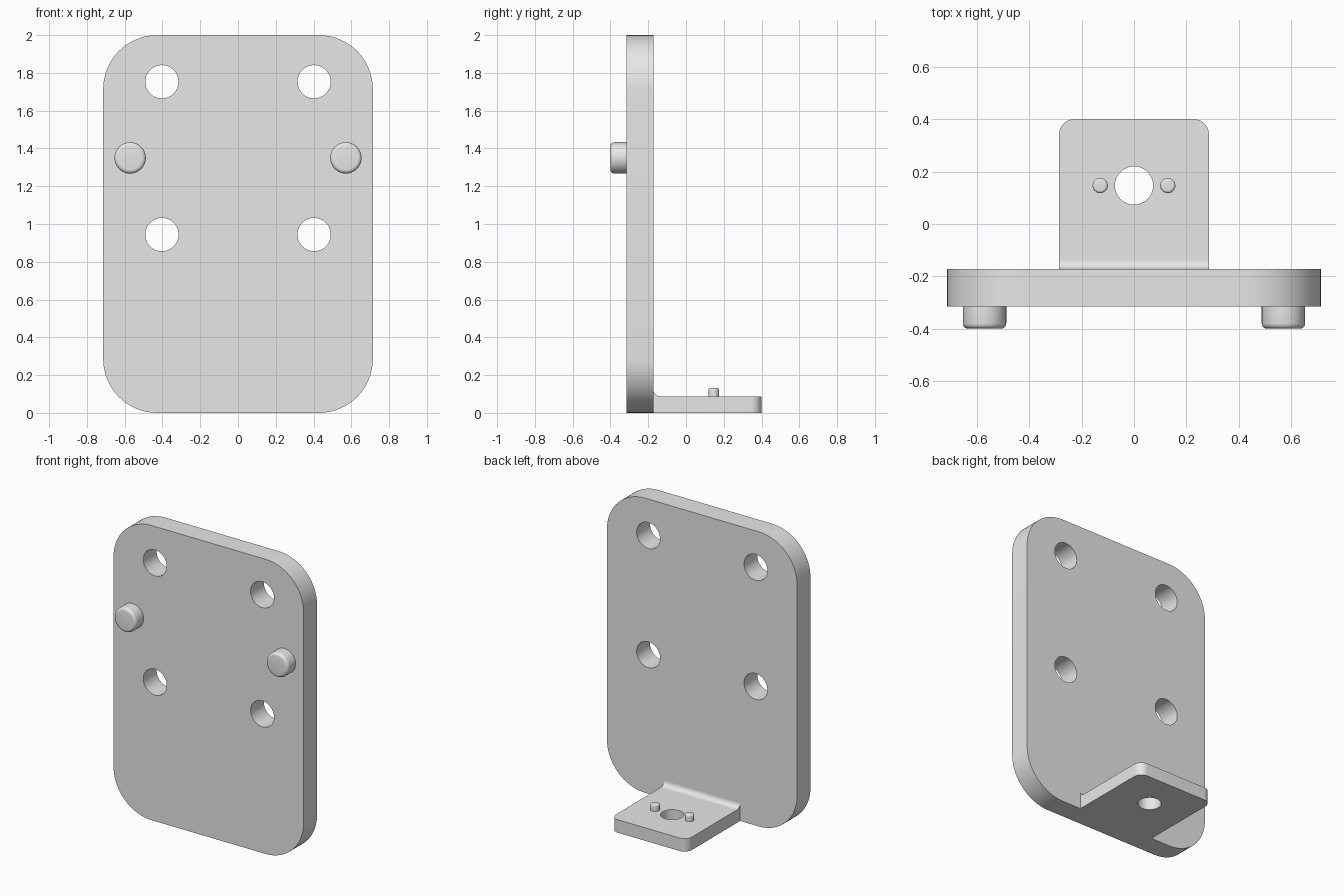
import bpy, bmesh, math
from mathutils import Matrix, Vector

if "Cube" in bpy.data.objects:
    bpy.data.objects.remove(bpy.data.objects["Cube"])

grey = bpy.data.materials.new("light grey")
grey.diffuse_color = (0.8, 0.8, 0.8, 1)
grey.use_nodes = True
grey.node_tree.nodes["Principled BSDF"].inputs["Base Color"].default_value = grey.diffuse_color


def finish(ob):
    """Assign the colour and smooth the rounded surfaces."""
    ob.data.materials.clear()
    ob.data.materials.append(grey)
    bpy.ops.object.select_all(action='DESELECT')
    ob.select_set(True)
    bpy.context.view_layer.objects.active = ob
    bpy.ops.object.shade_smooth_by_angle(angle=math.radians(30))


def link_mesh(name, bm):
    bmesh.ops.recalc_face_normals(bm, faces=bm.faces[:])
    me = bpy.data.meshes.new(name)
    bm.to_mesh(me)
    bm.free()
    ob = bpy.data.objects.new(name, me)
    bpy.context.collection.objects.link(ob)
    finish(ob)


def arc(cx, cy, r, a0, a1, n):
    return [(cx + r * math.cos(math.radians(a0 + (a1 - a0) * i / n)),
             cy + r * math.sin(math.radians(a0 + (a1 - a0) * i / n)))
            for i in range(n + 1)]


def circle(cx, cy, r, n=48):
    return arc(cx, cy, r, 0, 360, n)[:-1]


def rounded_rect(x0, x1, y0, y1, r_low, r_high):
    """Outline with separate radii for the lower and upper corners."""
    pts = []
    for x, y, sx, sy, r, a in ((x1, y1, -1, -1, r_high, 0), (x0, y1, 1, -1, r_high, 90),
                               (x0, y0, 1, 1, r_low, 180), (x1, y0, -1, 1, r_low, 270)):
        pts += arc(x + sx * r, y + sy * r, r, a, a + 90, 16) if r else [(x, y)]
    return pts


def slab(name, loops, thickness, matrix):
    """Flat plate from an outline and its holes."""
    cu = bpy.data.curves.new(name, 'CURVE')
    cu.dimensions, cu.fill_mode, cu.extrude = '2D', 'BOTH', thickness / 2
    for pts in loops:
        sp = cu.splines.new('POLY')
        sp.points.add(len(pts) - 1)
        for p, (u, v) in zip(sp.points, pts):
            p.co = (u, v, 0, 1)
        sp.use_cyclic_u = True
    tmp = bpy.data.objects.new(name + "_outline", cu)
    bpy.context.collection.objects.link(tmp)
    bpy.context.view_layer.update()
    bm = bmesh.new()
    me = tmp.to_mesh()
    bm.from_mesh(me)
    tmp.to_mesh_clear()
    bpy.data.objects.remove(tmp)
    bmesh.ops.remove_doubles(bm, verts=bm.verts[:], dist=1e-5)
    bm.transform(matrix)
    link_mesh(name, bm)


def pin(name, base, direction, r, length, bevel):
    """Round pin with a softened outer rim."""
    bm = bmesh.new()
    bmesh.ops.create_cone(bm, cap_ends=True, segments=40, radius1=r, radius2=r, depth=length,
                          matrix=Matrix.Translation((0, 0, length / 2)))
    rim = [e for e in bm.edges if all(v.co.z > length / 2 for v in e.verts)]
    bmesh.ops.bevel(bm, geom=rim, offset=bevel, segments=5, profile=0.5, affect='EDGES')
    turn = Vector((0, 0, 1)).rotation_difference(Vector(direction)).to_matrix().to_4x4()
    bm.transform(Matrix.Translation(base) @ turn)
    link_mesh(name, bm)


FRONT, BACK, SHELF_Z = -0.315, -0.172, 0.088

# Upright plate with four holes
holes = [circle(sx * 0.403, z, 0.088) for sx in (-1, 1) for z in (0.944, 1.753)]
slab("upright_plate", [rounded_rect(-0.714, 0.714, 0, 2, 0.286, 0.286)] + holes, BACK - FRONT,
     Matrix.Translation((0, (FRONT + BACK) / 2, 0)) @ Matrix.Rotation(math.pi / 2, 4, 'X'))

# Shelf at the foot with a centre hole
slab("shelf", [rounded_rect(-0.286, 0.286, BACK, 0.4, 0, 0.057), circle(0, 0.147, 0.073)],
     SHELF_Z, Matrix.Translation((0, 0, SHELF_Z / 2)))

# Concave fillet between shelf and plate
R = 0.034
profile = [(BACK, SHELF_Z)] + arc(BACK + R, SHELF_Z + R, R, 270, 180, 10)
bm = bmesh.new()
face = bm.faces.new([bm.verts.new((-0.286, y, z)) for y, z in profile])
ext = bmesh.ops.extrude_face_region(bm, geom=[face])
bmesh.ops.translate(bm, vec=(0.572, 0, 0),
                    verts=[g for g in ext["geom"] if isinstance(g, bmesh.types.BMVert)])
link_mesh("shelf_fillet", bm)

# Mirrored pins on the plate front and the shelf top
for side, s in (("left", -1), ("right", 1)):
    pin("front_pin_" + side, (s * 0.571, FRONT, 1.35), (0, -1, 0), 0.083, 0.085, 0.02)
    pin("shelf_pin_" + side, (s * 0.129, 0.147, SHELF_Z), (0, 0, 1), 0.029, 0.043, 0.01)
